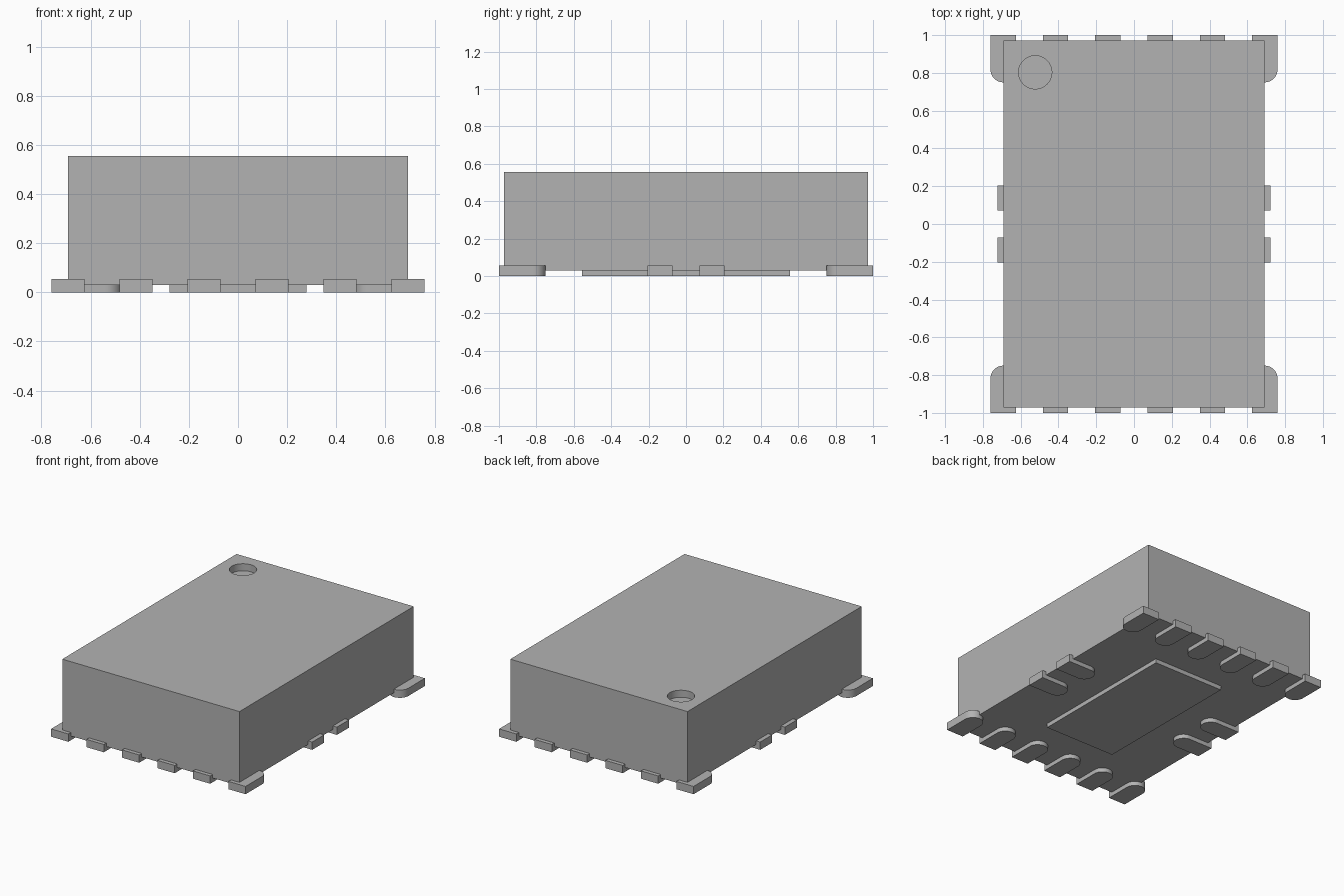
import bpy, bmesh, math
from mathutils import Matrix, Vector

if "Cube" in bpy.data.objects:
    bpy.data.objects.remove(bpy.data.objects["Cube"], do_unlink=True)

grey = bpy.data.materials.new("plain grey")
grey.use_nodes = True
colour = (0.45, 0.45, 0.45, 1)
grey.diffuse_color = colour
grey.node_tree.nodes["Principled BSDF"].inputs["Base Color"].default_value = colour

LEAD_W, LEAD_L, LEAD_H = 0.134, 0.25, 0.055
BASE_Z, TOP_Z = 0.03, 0.555


def add_object(name, bm):
    bmesh.ops.recalc_face_normals(bm, faces=bm.faces)
    mesh = bpy.data.meshes.new(name)
    bm.to_mesh(mesh)
    bm.free()
    mesh.materials.append(grey)
    obj = bpy.data.objects.new(name, mesh)
    bpy.context.collection.objects.link(obj)
    return obj


def box(name, half_x, half_y, z0, z1):
    bm = bmesh.new()
    bmesh.ops.create_cube(bm, size=1)
    bmesh.ops.scale(bm, vec=(2 * half_x, 2 * half_y, z1 - z0), verts=bm.verts)
    bmesh.ops.translate(bm, vec=(0, 0, (z0 + z1) / 2), verts=bm.verts)
    return add_object(name, bm)


def lead(name, x, y, angle):
    """Square outer end at (x, y), rounded inner end; angle points inward."""
    r = LEAD_W / 2
    outline = [(0, -r)]
    for i in range(25):
        a = -math.pi / 2 + math.pi * i / 24
        outline.append((LEAD_L - r + r * math.cos(a), r * math.sin(a)))
    outline.append((0, r))
    bm = bmesh.new()
    face = bm.faces.new([bm.verts.new((u, v, 0)) for u, v in outline])
    top = bmesh.ops.extrude_face_region(bm, geom=[face])["geom"]
    bmesh.ops.translate(bm, vec=(0, 0, LEAD_H),
                        verts=[g for g in top if isinstance(g, bmesh.types.BMVert)])
    place = Matrix.Translation(Vector((x, y, 0))) @ Matrix.Rotation(angle, 4, 'Z')
    bm.transform(place)
    return add_object(name, bm)


# Package body with a round recess marking the first pin
body = box("package_body", 0.692, 0.972, BASE_Z, TOP_Z)
bm = bmesh.new()
bmesh.ops.create_cone(bm, cap_ends=True, segments=48, radius1=0.088, radius2=0.088,
                      depth=0.1, matrix=Matrix.Translation((-0.523, 0.803, TOP_Z)))
cutter = add_object("marker_cutter", bm)
cutter.hide_render = True
cut = body.modifiers.new("marker recess", 'BOOLEAN')
cut.operation = 'DIFFERENCE'
cut.solver = 'EXACT'
cut.object = cutter
bpy.context.view_layer.objects.active = body
bpy.ops.object.modifier_apply(modifier=cut.name)
bpy.data.objects.remove(cutter, do_unlink=True)

# Central pad under the body
pad = box("center_pad", 0.278, 0.555, 0, BASE_Z + 0.005)

# Six leads on the front and back, two on each side
leads = []
for i in range(6):
    x = (i - 2.5) * 0.277
    leads.append(lead(f"front_lead_{i + 1}", x, -1, math.pi / 2))
    leads.append(lead(f"back_lead_{i + 1}", x, 1, -math.pi / 2))
for i, y in enumerate((-0.138, 0.138)):
    leads.append(lead(f"left_lead_{i + 1}", 0.723, y, math.pi))
    leads.append(lead(f"right_lead_{i + 1}", -0.723, y, 0))

# Smooth the rounded walls, keep the corners crisp
bpy.ops.object.select_all(action='DESELECT')
for obj in [body] + leads:
    obj.select_set(True)
bpy.ops.object.shade_smooth_by_angle(angle=math.radians(30))
